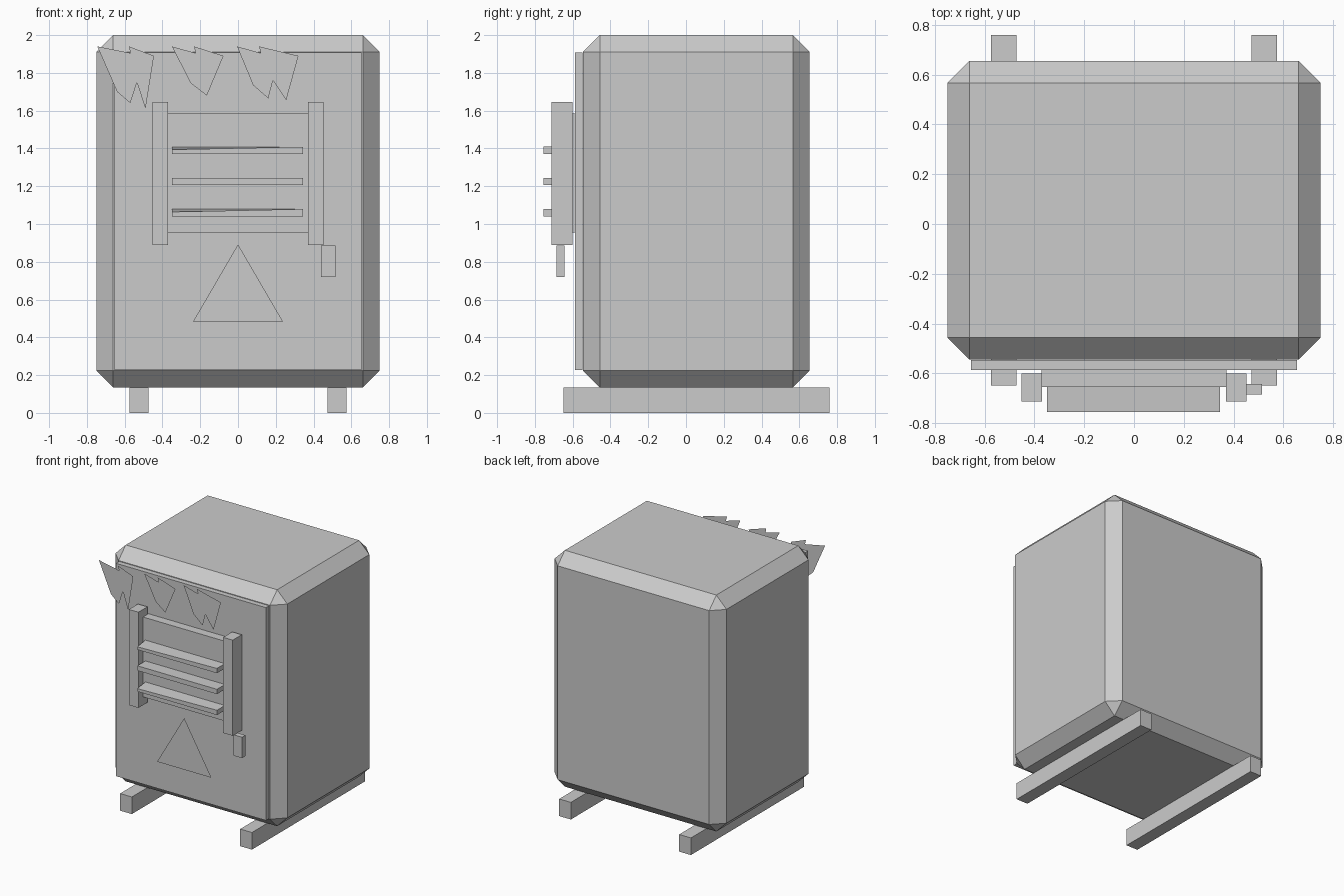
import bpy, bmesh

if "Cube" in bpy.data.objects:
    bpy.data.objects.remove(bpy.data.objects["Cube"])


def box(name, x, y, z, chamfer=0):
    bm = bmesh.new()
    bmesh.ops.create_cube(bm, size=1)
    for v in bm.verts:
        for i, (lo, hi) in enumerate((x, y, z)):
            v.co[i] = hi if v.co[i] > 0 else lo
    if chamfer:
        bmesh.ops.bevel(bm, geom=bm.edges[:], offset=chamfer, segments=1,
                        profile=0.5, affect='EDGES')
    return finish(name, bm)


def sheet(name, outline, y):
    bm = bmesh.new()
    bm.faces.new([bm.verts.new((px, y, pz)) for px, pz in outline])
    # face the front
    bm.normal_update()
    for f in bm.faces:
        if f.normal.y > 0:
            f.normal_flip()
    return finish(name, bm)


def finish(name, bm):
    mesh = bpy.data.meshes.new(name)
    bm.to_mesh(mesh)
    bm.free()
    ob = bpy.data.objects.new(name, mesh)
    bpy.context.collection.objects.link(ob)
    return ob


# Cabinet with chamfered edges, and its front door
box("cabinet", (-0.75, 0.75), (-0.545, 0.655), (0.135, 2.0), 0.089)
box("door_panel", (-0.655, 0.655), (-0.587, -0.547), (0.228, 1.907))

# Window: back plate, side posts, slats
box("window_plate", (-0.372, 0.372), (-0.655, -0.587), (0.955, 1.585))
for side, s in (("left", -1), ("right", 1)):
    box(side + "_window_post", sorted((s * 0.37, s * 0.453)), (-0.713, -0.6), (0.89, 1.645))
    box(side + "_skid", sorted((s * 0.473, s * 0.575)), (-0.648, 0.76), (0, 0.135))

for i, zc in enumerate((1.06, 1.225, 1.39)):
    slat = box(f"slat_{i + 1}", (-0.35, 0.345), (-0.755, -0.65), (zc - 0.019, zc + 0.019))
    if i != 1:
        # bent slats: lower the left front top corner
        for v in slat.data.vertices:
            if v.co.x < 0 and v.co.y < -0.7 and v.co.z > zc:
                v.co.z -= 0.015

# Door handle
box("handle", (0.44, 0.515), (-0.686, -0.643), (0.72, 0.885))

# Flat warning triangle and hanging ice
sheet("warning_triangle", [(-0.237, 0.485), (0.237, 0.485), (0, 0.892)], -0.67)
ice = [
    [(-0.745, 1.94), (-0.57, 1.905), (-0.577, 1.94), (-0.445, 1.89), (-0.49, 1.61),
     (-0.535, 1.75), (-0.57, 1.64), (-0.64, 1.70)],
    [(-0.35, 1.94), (-0.225, 1.905), (-0.232, 1.94), (-0.077, 1.89), (-0.165, 1.68),
     (-0.25, 1.745)],
    [(-0.005, 1.94), (0.12, 1.905), (0.112, 1.94), (0.32, 1.89), (0.255, 1.655),
     (0.185, 1.76), (0.16, 1.665), (0.08, 1.735)],
]
for i, outline in enumerate(ice):
    sheet(f"ice_{i + 1}", outline, -0.67)
